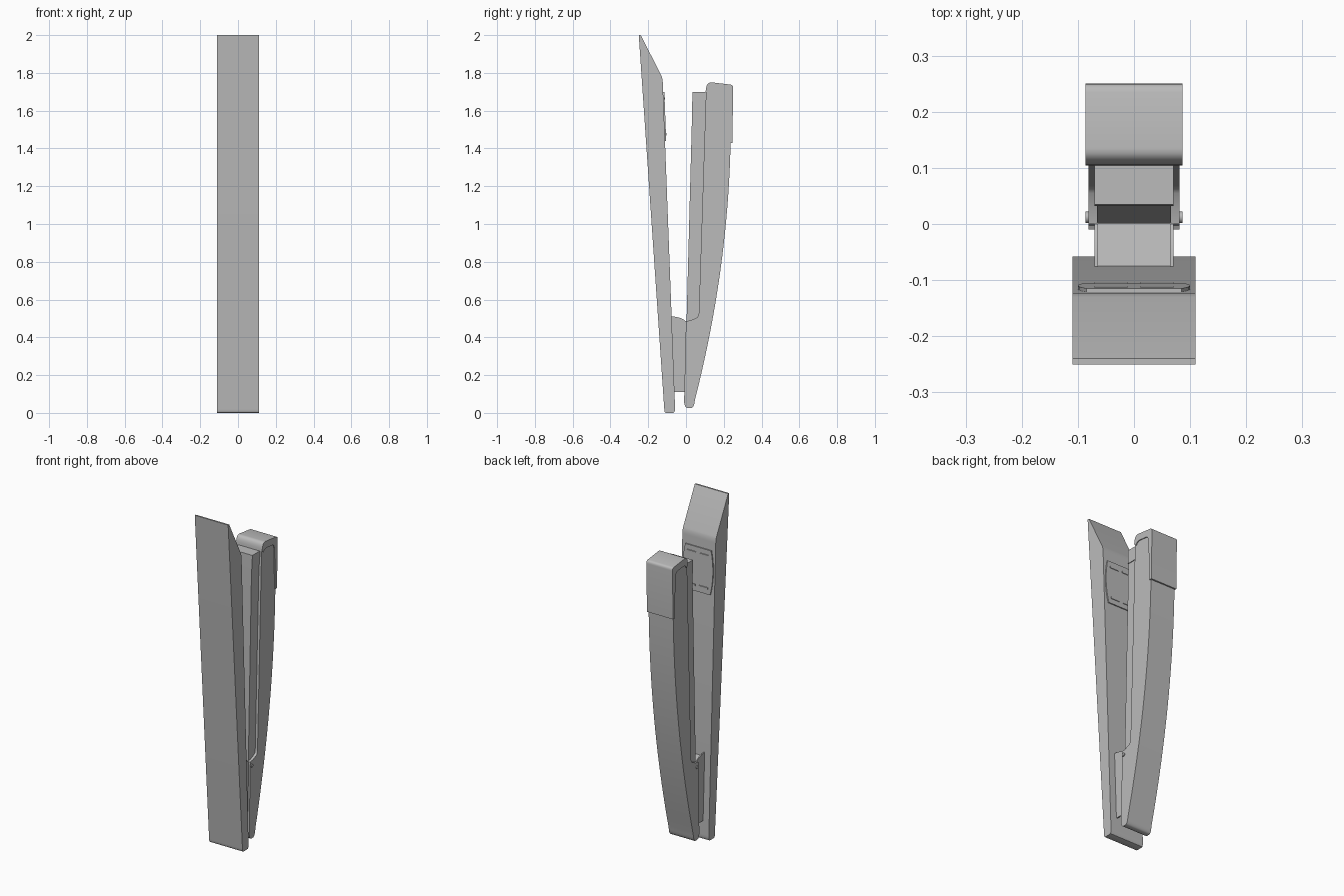
import bpy, bmesh, math
from mathutils import Matrix, Vector

cube = bpy.data.objects.get("Cube")
if cube:
    bpy.data.objects.remove(cube, do_unlink=True)

grey = bpy.data.materials.new("plain_grey")
grey.use_nodes = True
COLOUR = (0.5, 0.5, 0.5, 1)
grey.diffuse_color = COLOUR
grey.node_tree.nodes["Principled BSDF"].inputs["Base Color"].default_value = COLOUR


def finish(name, bm):
    """Turn a bmesh into a shaded, coloured object."""
    mesh = bpy.data.meshes.new(name)
    bm.to_mesh(mesh)
    bm.free()
    mesh.materials.append(grey)
    ob = bpy.data.objects.new(name, mesh)
    bpy.context.collection.objects.link(ob)
    bpy.ops.object.select_all(action="DESELECT")
    ob.select_set(True)
    bpy.context.view_layer.objects.active = ob
    bpy.ops.object.shade_smooth_by_angle(angle=math.radians(35))


def extrude(name, points, offset):
    """Fill a flat outline and extrude it along an offset."""
    bm = bmesh.new()
    face = bm.faces.new([bm.verts.new(p) for p in points])
    side = bmesh.ops.extrude_face_region(bm, geom=[face])["geom"]
    bmesh.ops.translate(bm, vec=offset,
                        verts=[g for g in side if isinstance(g, bmesh.types.BMVert)])
    bmesh.ops.recalc_face_normals(bm, faces=bm.faces)
    finish(name, bm)


def prism(name, outline, x0, x1):
    """Extrude a (y, z) outline across x."""
    extrude(name, [(x0, y, z) for y, z in outline], (x1 - x0, 0, 0))


def arc(a, c, b, steps):
    """Quadratic curve from a to b, pulled towards c."""
    a, b, c = Vector(a), Vector(b), Vector(c)
    return [tuple(a * (1 - t) ** 2 + c * 2 * t * (1 - t) + b * t * t)
            for t in (i / steps for i in range(steps + 1))]


# Long base with a slanted tip
prism("base", [(-0.25, 2), (-0.24, 2), (-0.232, 1.985)]
      + arc((-0.13, 1.785), (-0.124, 1.77), (-0.123, 1.75), 4)
      + arc((-0.058, 0.03), (-0.057, 0), (-0.068, 0), 4)
      + arc((-0.106, 0), (-0.114, 0), (-0.115, 0.02), 4), -0.11, 0.11)


def base_y(z):
    """Height of the sloped inner face of the base."""
    return -0.061 - 0.0372 * (z - 0.1)


# Anvil plate with bulging sides
outline = arc((0.085, 1.44), (0.115, 1.57), (0.085, 1.7), 10)
outline += [(-x, z) for x, z in reversed(outline)]
extrude("anvil_plate", [(x, base_y(z) - 0.002, z) for x, z in outline], (0, 0.008, 0))

# Clinching ridges at both ends of the anvil
for label, z in (("upper", 1.665), ("lower", 1.475)):
    for side, s in (("left", 1), ("right", -1)):
        y = base_y(z)
        prism(f"{label}_{side}_clinch_ridge",
              [(y, z - 0.008), (y + 0.009, z - 0.005), (y + 0.009, z + 0.005), (y, z + 0.008)],
              *sorted((s * 0.012, s * 0.07)))

# Hinge bracket: solid web with a thin cheek on each side
prism("hinge_web", [(-0.09, 0.14), (0.01, 0.14), (0.01, 0.47), (-0.09, 0.49)], -0.064, 0.064)
cheek = [(-0.08, 0.11), (0.01, 0.11), (0.02, 0.48)] + arc((0, 0.485), (-0.03, 0.51), (-0.085, 0.512), 5)
for side, s in (("left", 1), ("right", -1)):
    prism(f"{side}_hinge_cheek", cheek, *sorted((s * 0.064, s * 0.07)))

# Curved upper arm
prism("arm", arc((-0.01, 0.06), (-0.01, 0.025), (0.015, 0.025), 4)
      + arc((0.03, 0.026), (0.042, 0.03), (0.046, 0.06), 4)
      + arc((0.05, 0.08), (0.222, 0.76), (0.236, 1.43), 20)
      + [(0.242, 1.73)]
      + arc((0.14, 1.742), (0.108, 1.742), (0.106, 1.7), 5)
      + arc((0.068, 0.53), (0.067, 0.508), (0.055, 0.503), 4)
      + [(0.025, 0.49), (0, 0.485)], -0.081, 0.081)

# Pivot pin through the arm
bm = bmesh.new()
bmesh.ops.create_cone(bm, cap_ends=True, segments=20, radius1=0.01, radius2=0.01, depth=0.172,
                      matrix=Matrix.Translation((0, 0.012, 0.46)) @ Matrix.Rotation(math.pi / 2, 4, "Y"))
finish("pivot_pin", bm)

# Staple magazine with a slightly wider head
prism("magazine", [(0.002, 0.45), (0.035, 1.69), (0.13, 1.69), (0.09, 0.45)], -0.066, 0.066)
prism("magazine_head", [(0.032, 1.62), (0.035, 1.7), (0.13, 1.7), (0.13, 1.62)], -0.07, 0.07)

# Cap wrapping over the top and back of the arm
prism("end_cap", arc((0.104, 1.7), (0.106, 1.752), (0.135, 1.75), 6)
      + arc((0.235, 1.738), (0.25, 1.737), (0.25, 1.72), 4)
      + [(0.245, 1.43), (0.228, 1.43)]
      + arc((0.222, 1.66), (0.222, 1.7), (0.2, 1.702), 5)
      + arc((0.15, 1.708), (0.125, 1.708), (0.118, 1.69), 4), -0.086, 0.086)
